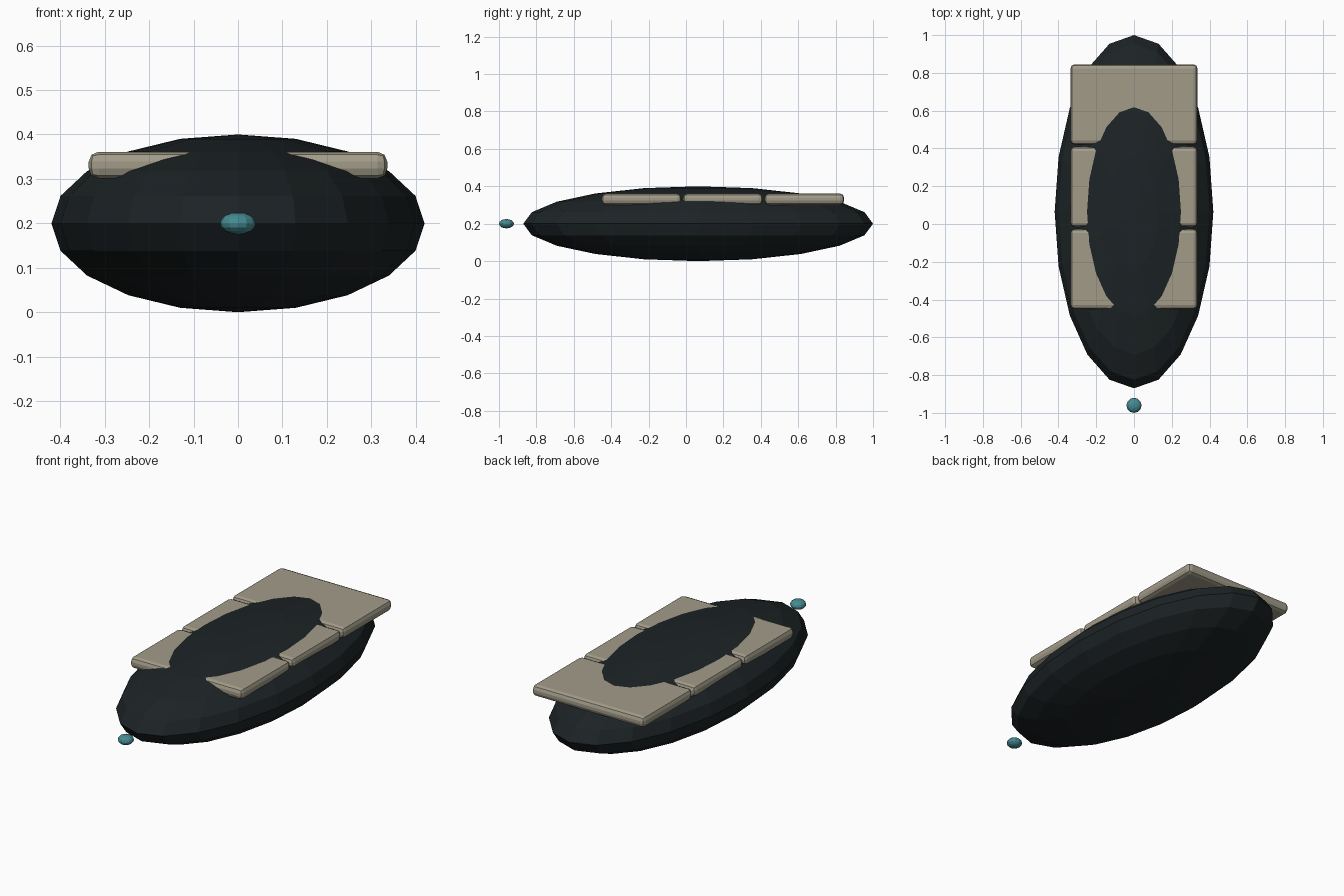
import bpy

if "Cube" in bpy.data.objects:
    bpy.data.objects.remove(bpy.data.objects["Cube"])

def material(name, rgb):
    m = bpy.data.materials.new(name)
    m.diffuse_color = (*rgb, 1)
    m.use_nodes = True
    m.node_tree.nodes["Principled BSDF"].inputs["Base Color"].default_value = m.diffuse_color
    return m

dark = material("dark_hull", (0.012, 0.017, 0.019))
tan = material("tan_plate", (0.36, 0.33, 0.25))
teal = material("teal_light", (0.06, 0.26, 0.29))

def ellipsoid(name, loc, radii, segments, rings, mat):
    bpy.ops.mesh.primitive_uv_sphere_add(segments=segments, ring_count=rings, radius=1, location=loc)
    o = bpy.context.object
    o.name = name
    o.scale = radii
    o.data.materials.append(mat)
    bpy.ops.object.transform_apply(location=False, rotation=False, scale=True)
    return o

# Faceted hull
ellipsoid("hull", (0, 0.065, 0.2), (0.42, 0.935, 0.2), 20, 10, dark)

# Small light floating ahead of the nose
ellipsoid("nose_light", (0, -0.96, 0.2), (0.04, 0.04, 0.025), 12, 8, teal)

# Three bevelled plates sunk into the back of the hull
for i, y in enumerate((-0.238, 0.197, 0.633)):
    bpy.ops.mesh.primitive_cube_add(size=1, location=(0, y, 0.331))
    plate = bpy.context.object
    plate.name = f"back_plate_{i + 1}"
    plate.scale = (0.672, 0.425, 0.06)
    plate.data.materials.append(tan)
    bpy.ops.object.transform_apply(location=False, rotation=False, scale=True)
    bevel = plate.modifiers.new("rounded_edges", 'BEVEL')
    bevel.width = 0.022
    bevel.segments = 2
